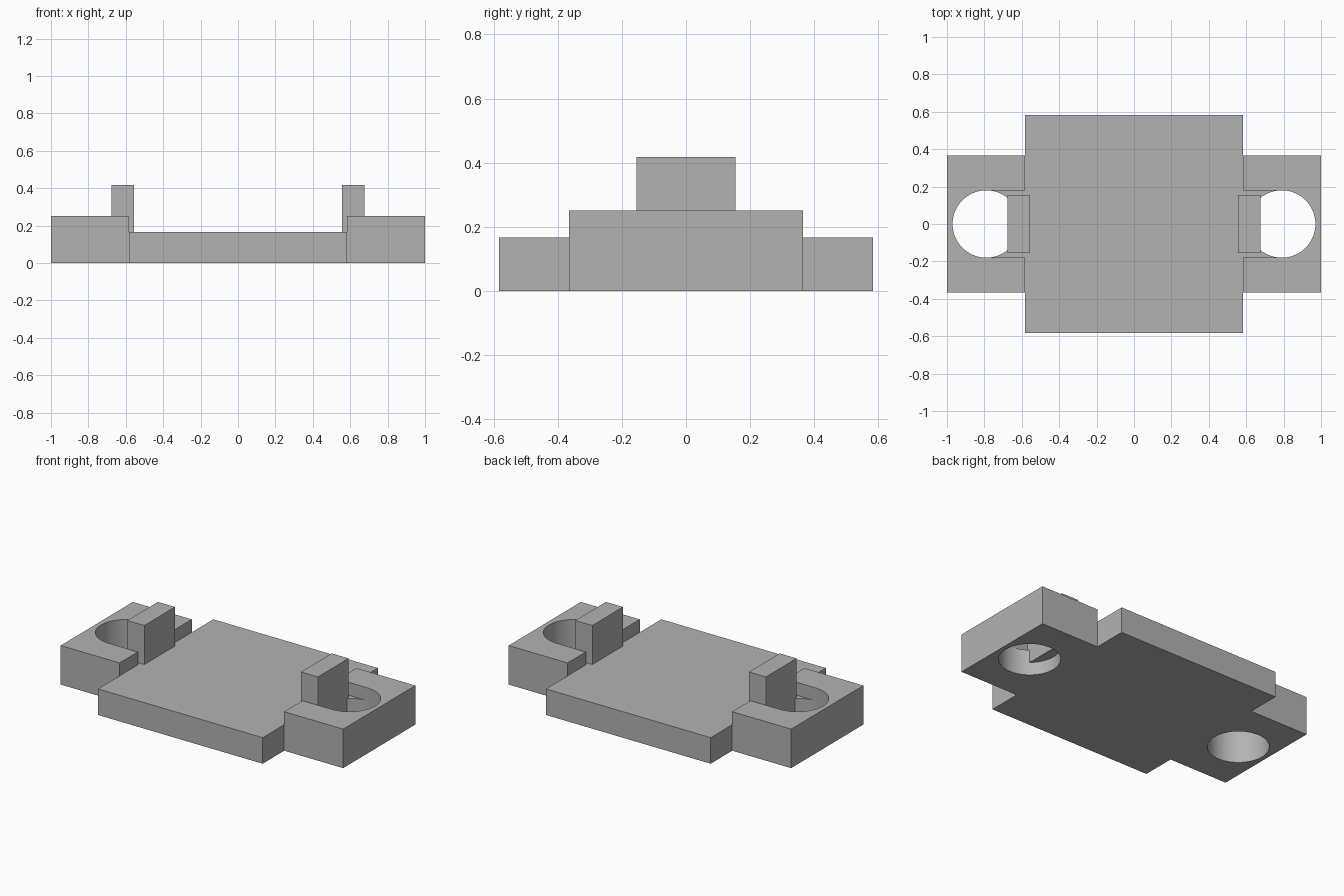
import bpy
import bmesh

if "Cube" in bpy.data.objects:
    bpy.data.objects.remove(bpy.data.objects["Cube"])

grey = bpy.data.materials.new("plain grey")
grey.use_nodes = True
GREY = (0.45, 0.45, 0.45, 1)
grey.diffuse_color = GREY
grey.node_tree.nodes["Principled BSDF"].inputs["Base Color"].default_value = GREY

PLATE = 0.583      # half width of the square plate
PAD_Y = 0.365      # half width of the end pads
PLATE_Z = 0.167
PAD_Z = 0.25
HOLE_X, HOLE_R = 0.79, 0.18


def prism(name, outline, z0, z1):
    """Extrude a flat outline between two heights."""
    bm = bmesh.new()
    face = bm.faces.new([bm.verts.new((x, y, z0)) for x, y in outline])
    top = bmesh.ops.extrude_face_region(bm, geom=[face])["geom"]
    bmesh.ops.translate(bm, vec=(0, 0, z1 - z0),
                        verts=[v for v in top if isinstance(v, bmesh.types.BMVert)])
    bmesh.ops.recalc_face_normals(bm, faces=bm.faces)
    mesh = bpy.data.meshes.new(name)
    bm.to_mesh(mesh)
    bm.free()
    mesh.materials.append(grey)
    obj = bpy.data.objects.new(name, mesh)
    bpy.context.collection.objects.link(obj)
    return obj


def box(name, x0, x1, half_y, z0, z1):
    return prism(name, [(x0, -half_y), (x1, -half_y), (x1, half_y), (x0, half_y)], z0, z1)


def activate(obj):
    bpy.ops.object.select_all(action='DESELECT')
    obj.select_set(True)
    bpy.context.view_layer.objects.active = obj


def cut(target, cutter):
    cutter.hide_render = True
    mod = target.modifiers.new("cut", 'BOOLEAN')
    mod.operation = 'DIFFERENCE'
    mod.solver = 'EXACT'
    mod.object = cutter
    activate(target)
    bpy.ops.object.modifier_apply(modifier=mod.name)
    bpy.data.objects.remove(cutter)


# Cross-shaped base: square plate with a pad at each end
quarter = [(1, PAD_Y), (PLATE, PAD_Y), (PLATE, PLATE)]
half = quarter + [(-x, y) for x, y in reversed(quarter)]
base = prism("base", half + [(x, -y) for x, y in reversed(half)], 0, PAD_Z)

# Lower the plate between the pads
cut(base, box("plate_cutter", -PLATE, PLATE, 1, PLATE_Z, 1))

for side, label in ((1, "left"), (-1, "right")):
    # Round hole through the pad
    bpy.ops.mesh.primitive_cylinder_add(vertices=64, radius=HOLE_R, depth=2,
                                        location=(side * HOLE_X, 0, 0))
    hole = bpy.context.object
    hole.data.materials.append(grey)
    cut(base, hole)
    # Slot from the hole towards the plate
    ends = sorted((side * 0.5, side * HOLE_X))
    cut(base, box("slot_cutter", *ends, HOLE_R, PLATE_Z, 1))
    # Upright tab overhanging the hole
    ends = sorted((side * 0.555, side * 0.675))
    box(label + "_tab", *ends, 0.155, 0.083, 0.417)

activate(base)
bpy.ops.object.shade_smooth_by_angle()
